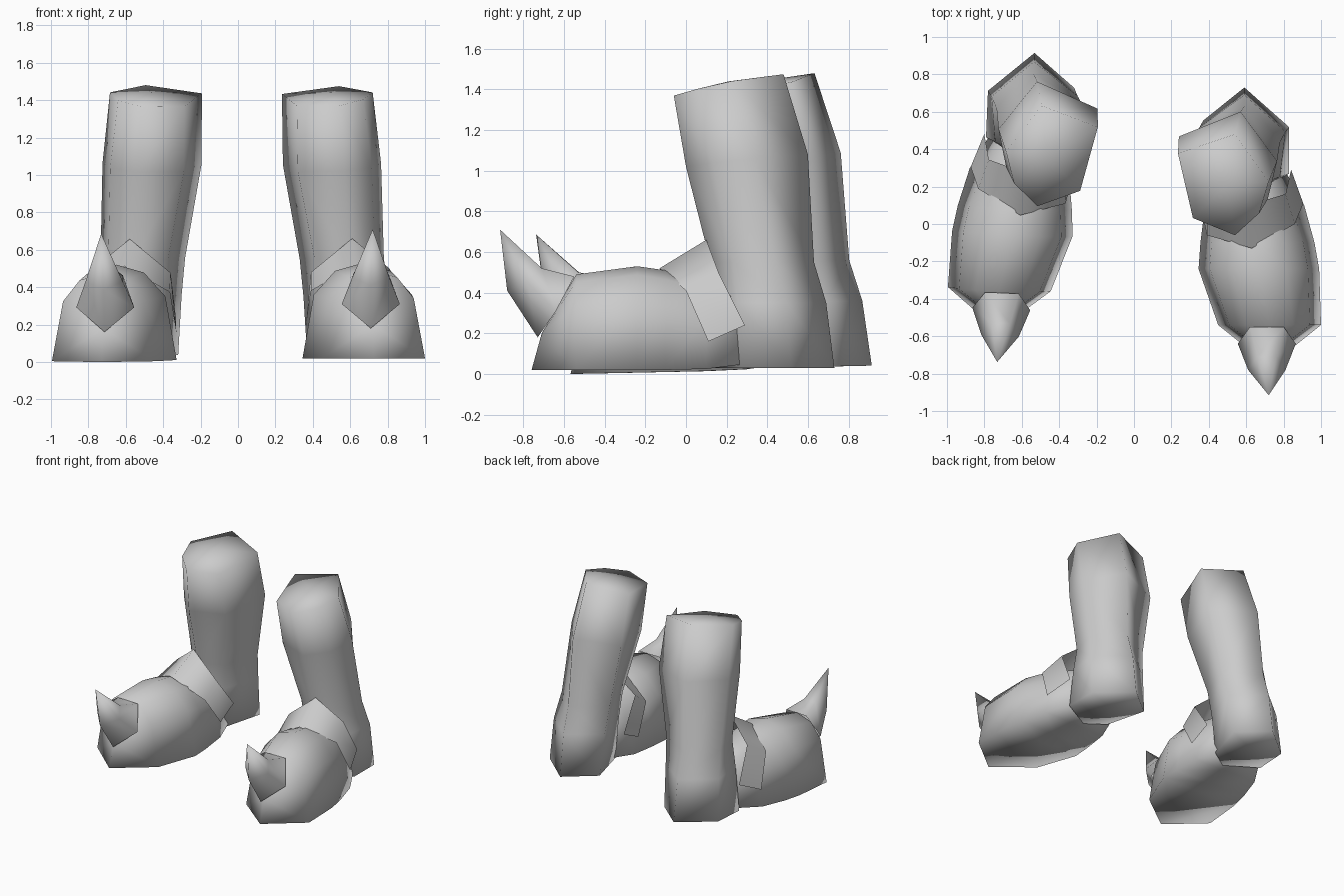
import bpy, bmesh, math
from mathutils import Matrix, Vector

cube = bpy.data.objects.get("Cube")
if cube:
    bpy.data.objects.remove(cube, do_unlink=True)

grey = bpy.data.materials.new("plain_grey")
grey.use_nodes = True
colour = (0.6, 0.6, 0.6, 1)
grey.diffuse_color = colour
grey.node_tree.nodes["Principled BSDF"].inputs["Base Color"].default_value = colour

# The right boot is a mirrored copy, turned and tilted slightly about its toe
toe = Vector((0.72, -0.75, 0))
turn = Matrix.Rotation(math.radians(2.4), 4, "Z") @ Matrix.Rotation(math.radians(1.2), 4, "X")
right_boot = (Matrix.Diagonal((-1, 1, 1, 1))
              @ Matrix.Translation(toe + Vector((0.004, 0.192, -0.02)))
              @ turn @ Matrix.Translation(-toe))


def loft(name, rings, closed=True, start=None, end=None):
    """Skin a list of point rings; start and end are optional cap centres."""
    for side, matrix in (("left", Matrix.Identity(4)), ("right", right_boot)):
        bm = bmesh.new()
        rows = [[bm.verts.new(p) for p in ring] for ring in rings]
        n = len(rows[0])
        for a, b in zip(rows, rows[1:]):
            for i in range(n if closed else n - 1):
                j = (i + 1) % n
                bm.faces.new((a[i], a[j], b[j], b[i]))
        for row, centre in ((rows[0], start), (rows[-1], end)):
            if centre:
                hub = bm.verts.new(centre)
                for i in range(n):
                    bm.faces.new((row[i], row[(i + 1) % n], hub))
        bm.transform(matrix)
        bmesh.ops.recalc_face_normals(bm, faces=bm.faces)
        if not closed and sum(f.normal.z for f in bm.faces) < 0:
            bmesh.ops.reverse_faces(bm, faces=bm.faces)
        for f in bm.faces:
            f.smooth = True
        mesh = bpy.data.meshes.new(f"{side}_{name}")
        bm.to_mesh(mesh)
        bm.free()
        mesh.materials.append(grey)
        bpy.context.collection.objects.link(bpy.data.objects.new(mesh.name, mesh))


def shaft_ring(z, rise, inner, outer, front, back, mid, inset, corner):
    """Six-sided ring with a point at the front and at the back.

    inset narrows the outer front; corner skews the two back corners."""
    depth = back - front
    return [(mid, front, z),
            (inner + 0.08, front + 0.17 * depth, z),
            (inner, front + corner * depth, z + 0.6 * rise),
            (mid, back, z + rise),
            (outer, front + (1.34 - corner) * depth, z + 0.68 * rise),
            (outer - inset, front + 0.22 * depth, z + 0.32 * rise)]


# Shaft and heel, closed at the top
shaft = [shaft_ring(*row) for row in (
    (0.03, 0, 0.37, 0.83, 0.14, 0.73, 0.59, 0, 0.7),
    (0.35, 0, 0.35, 0.81, 0.13, 0.69, 0.59, 0.03, 0.69),
    (0.55, 0, 0.33, 0.78, 0.12, 0.63, 0.59, 0.05, 0.72),
    (1.02, 0.06, 0.24, 0.765, 0, 0.6, 0.57, 0.05, 0.78),
    (1.37, 0.105, 0.235, 0.72, -0.06, 0.48, 0.54, 0.05, 0.81))]
loft("shaft", shaft, start=(0.59, 0.45, 0.03), end=(0.5, 0.21, 1.44))


def foot_ring(y, bow, inner, outer, sole, shoulder, top, inset):
    """Arched section; bow pushes the sole centre forward."""
    w = outer - inner
    mid = inner + 0.5 * w
    haunch = 0.25 * shoulder + 0.75 * top
    return [(mid, y - bow, sole), (outer, y, sole),
            (outer - inset, y, shoulder),
            (outer - 0.27 * w, y, haunch),
            (mid, y, top),
            (inner + 0.27 * w, y, haunch),
            (inner + inset, y, shoulder), (inner, y, sole)]


# Foot, from the pointed toe back into the heel
foot = [foot_ring(*row) for row in (
    (-0.54, 0.22, 0.45, 1.0, 0.02, 0.34, 0.49, 0.06),
    (-0.24, 0, 0.345, 0.99, 0.02, 0.36, 0.53, 0.06),
    (-0.1, 0, 0.355, 0.965, 0.02, 0.33, 0.51, 0.06),
    (0.1, 0, 0.38, 0.91, 0.025, 0.28, 0.46, 0.07),
    (0.3, 0, 0.45, 0.8, 0.05, 0.26, 0.4, 0.05))]
loft("foot", foot, start=(0.72, -0.71, 0.2), end=(0.6, 0.32, 0.2))


def horn_ring(keel, wing, crown):
    """Five points: keel below, a wing and a crown point on each side."""
    mid = 0.71
    return [(mid, *keel),
            (mid + wing[0], *wing[1:]), (mid + crown[0], *crown[1:]),
            (mid - crown[0], *crown[1:]), (mid - wing[0], *wing[1:])]


# Toe horn, open at the base, curving forward and up to a tip
horn = [horn_ring((-0.73, 0.18), (0.155, -0.64, 0.31), (0.09, -0.55, 0.48)),
        horn_ring((-0.88, 0.41), (0.1, -0.78, 0.45), (0.05, -0.71, 0.52))]
loft("toe_horn", horn, end=(0.72, -0.915, 0.71))

# Flat strap over the instep
front_edge = [(0.36, 0.08, 0.16), (0.39, -0.06, 0.38), (0.63, -0.13, 0.52),
              (0.86, 0, 0.41), (0.905, 0.11, 0.16)]
back_edge = [(0.37, 0.25, 0.24), (0.39, 0.08, 0.48), (0.61, 0.1, 0.66),
             (0.81, 0.16, 0.5), (0.84, 0.29, 0.24)]
loft("instep_strap", [front_edge, back_edge], closed=False)
